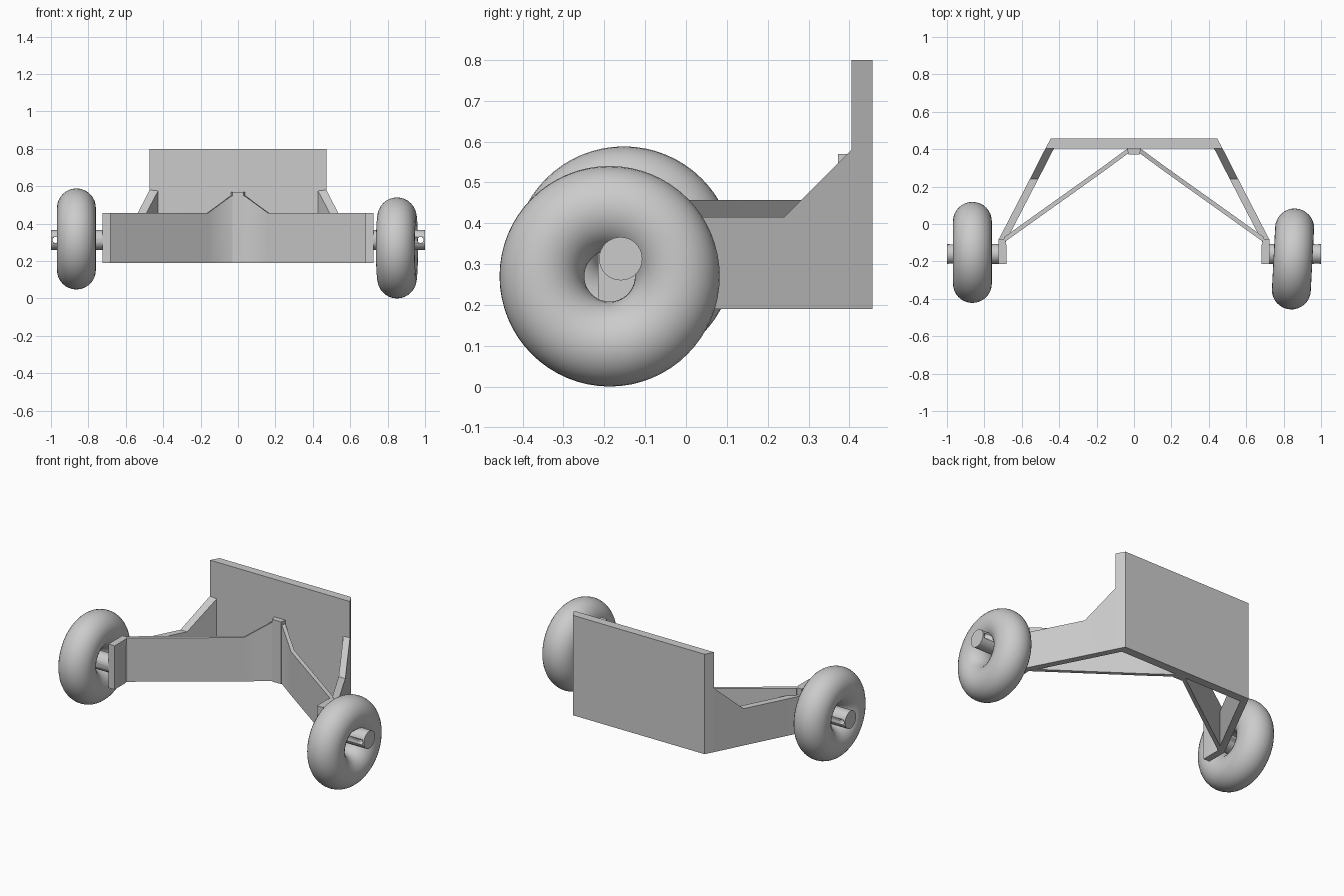
import bpy, bmesh
from math import radians

cube = bpy.data.objects.get("Cube")
if cube:
    bpy.data.objects.remove(cube, do_unlink=True)

grey = bpy.data.materials.new("plain grey")
grey.use_nodes = True
COLOUR = (0.6, 0.6, 0.6, 1)
grey.diffuse_color = COLOUR
grey.node_tree.nodes["Principled BSDF"].inputs["Base Color"].default_value = COLOUR

AXLE_Y, AXLE_Z, BOTTOM = -0.16, 0.313, 0.19


def finish(obj, name, angle=35):
    obj.name = name
    obj.data.materials.clear()
    obj.data.materials.append(grey)
    bpy.ops.object.select_all(action='DESELECT')
    obj.select_set(True)
    bpy.context.view_layer.objects.active = obj
    bpy.ops.object.shade_smooth_by_angle(angle=radians(angle))
    return obj


def wall(name, stations, angle=35):
    """Upright wall lofted through stations: outer xy, inner xy, top z."""
    bm = bmesh.new()
    rings = []
    for (ox, oy), (ix, iy), top in stations:
        corners = ((ox, oy, BOTTOM), (ox, oy, top), (ix, iy, top), (ix, iy, BOTTOM))
        rings.append([bm.verts.new(c) for c in corners])
    for a, b in zip(rings, rings[1:]):
        for i in range(4):
            j = (i + 1) % 4
            bm.faces.new((a[i], a[j], b[j], b[i]))
    bm.faces.new(rings[0])
    bm.faces.new(rings[-1][::-1])
    bmesh.ops.recalc_face_normals(bm, faces=bm.faces)
    mesh = bpy.data.meshes.new(name)
    bm.to_mesh(mesh)
    bm.free()
    obj = bpy.data.objects.new(name, mesh)
    bpy.context.collection.objects.link(obj)
    return finish(obj, name, angle)


def cylinder(name, radius, depth, location, rotation, sides=40):
    bpy.ops.mesh.primitive_cylinder_add(vertices=sides, radius=radius, depth=depth,
                                        location=location, rotation=rotation)
    return finish(bpy.context.object, name)


# Tall back plate with slanted ends
wall("back_plate", [((s * 0.445, 0.457), (s * 0.473, 0.405), 0.8) for s in (-1, 1)])

for side, s in (("left", 1), ("right", -1)):
    # Side arm, with a gusset sloping down from the back plate
    wall(side + "_arm", [
        ((s * 0.473, 0.405), (s * 0.425, 0.41), 0.58),
        ((s * 0.557, 0.24), (s * 0.512, 0.24), 0.415),
        ((s * 0.722, -0.08), (s * 0.688, -0.1), 0.415)])

    # End plate that carries the axle
    wall(side + "_end_plate", [
        ((s * 0.725, -0.08), (s * 0.692, -0.08), 0.457),
        ((s * 0.725, -0.11), (s * 0.683, -0.11), 0.457),
        ((s * 0.725, -0.215), (s * 0.683, -0.215), 0.457)])

    # Axle with a cross-drilled pin hole near its tip
    axle = cylinder(side + "_axle", 0.053, 0.31, (s * 0.845, AXLE_Y, AXLE_Z),
                    (0, radians(90), 0))
    drill = cylinder(side + "_pin_hole_cutter", 0.016, 0.2, (s * 0.976, AXLE_Y, AXLE_Z),
                     (radians(90), 0, 0), 20)
    drill.hide_render = True
    drill.hide_set(True)
    hole = axle.modifiers.new("pin_hole", 'BOOLEAN')
    hole.operation = 'DIFFERENCE'
    hole.object = drill
    hole.solver = 'EXACT'

# Diagonal braces meeting in a V at the centre of the back plate
tip, bend, apex = (0.69, -0.095), (0.16, 0.283), (0.035, 0.375)
brace = []
for s, points in ((-1, (tip, bend, apex)), (1, (apex, bend, tip))):
    for x, y in points:
        top = 0.548 if (x, y) == apex else 0.457
        brace.append(((s * x, y), (s * (x + 0.006), y + 0.024), top))
wall("diagonal_brace", brace, 60)
wall("brace_mount", [((s * 0.038, 0.41), (s * 0.03, 0.372), 0.57) for s in (-1, 1)])

# Round doughnut wheels, each hanging loosely on its axle
for name, centre, turn in (("left_wheel", (0.85, -0.187, 0.27), -3),
                           ("right_wheel", (-0.864, -0.152, 0.318), 0)):
    bpy.ops.mesh.primitive_torus_add(major_radius=0.166, minor_radius=0.104,
                                     major_segments=64, minor_segments=32,
                                     location=centre,
                                     rotation=(0, radians(90), radians(turn)))
    finish(bpy.context.object, name, 60)
